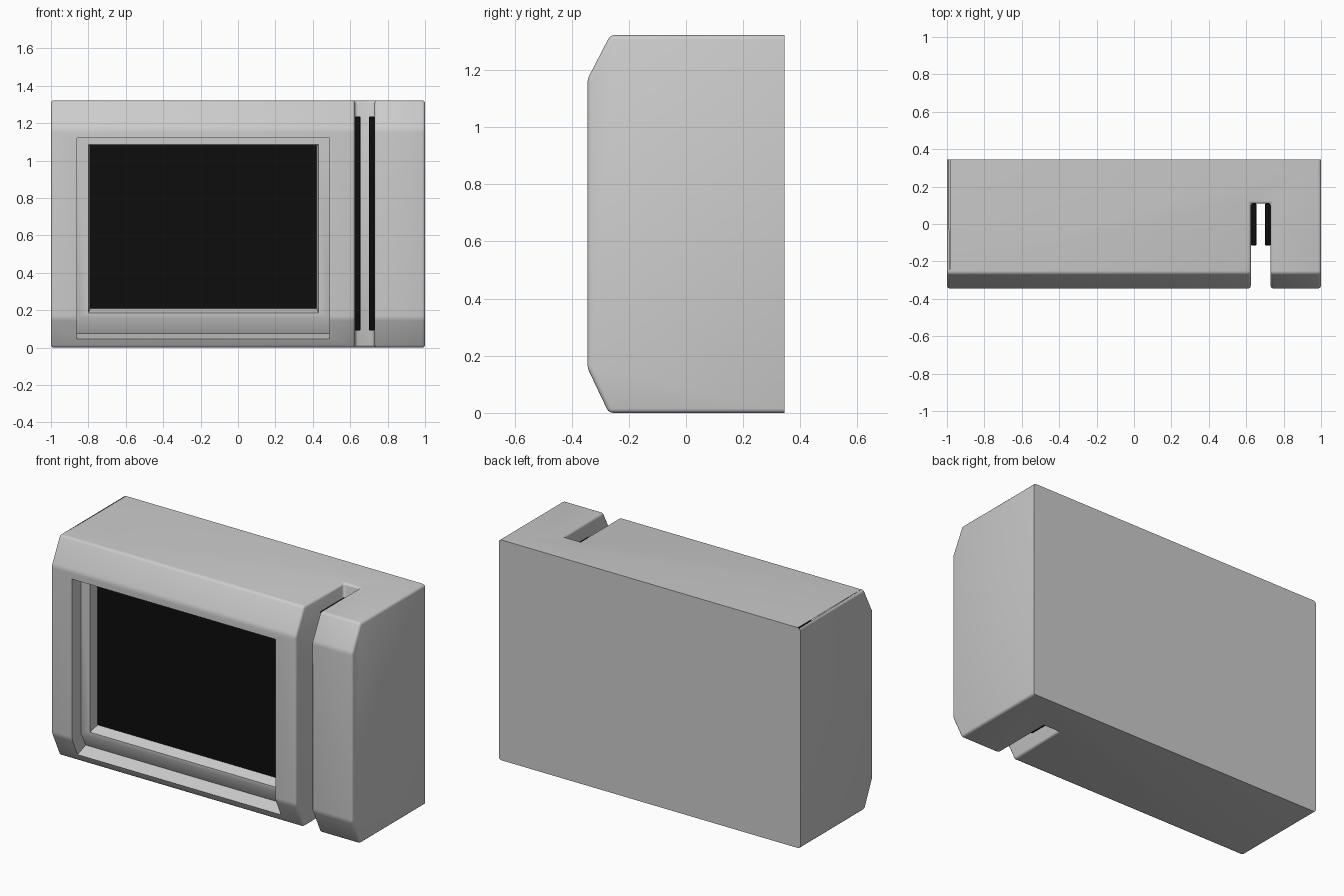
import bpy, bmesh, math

if "Cube" in bpy.data.objects:
    bpy.data.objects.remove(bpy.data.objects["Cube"])


def make(name, bm):
    bmesh.ops.recalc_face_normals(bm, faces=bm.faces)
    me = bpy.data.meshes.new(name)
    bm.to_mesh(me)
    bm.free()
    ob = bpy.data.objects.new(name, me)
    bpy.context.collection.objects.link(ob)
    return ob


def loft(name, loop_a, loop_b):
    """Solid between two matching loops of points."""
    bm = bmesh.new()
    a = [bm.verts.new(p) for p in loop_a]
    b = [bm.verts.new(p) for p in loop_b]
    n = len(a)
    bm.faces.new(a)
    bm.faces.new(b[::-1])
    for i in range(n):
        j = (i + 1) % n
        bm.faces.new((a[i], b[i], b[j], a[j]))
    return make(name, bm)


def prism(name, x0, x1, profile):
    """Extrude a (y, z) profile along x."""
    return loft(name, [(x0, y, z) for y, z in profile], [(x1, y, z) for y, z in profile])


def box(name, x0, x1, y0, y1, z0, z1):
    return prism(name, x0, x1, [(y0, z0), (y1, z0), (y1, z1), (y0, z1)])


def rect(x0, x1, z0, z1, y):
    return [(x0, y, z0), (x1, y, z0), (x1, y, z1), (x0, y, z1)]


def apply(ob, mod):
    bpy.context.view_layer.objects.active = ob
    bpy.ops.object.modifier_apply(modifier=mod.name)


def cut(ob, cutter):
    m = ob.modifiers.new("cut", 'BOOLEAN')
    m.operation, m.solver, m.object = 'DIFFERENCE', 'EXACT', cutter
    apply(ob, m)
    bpy.data.objects.remove(cutter)


def bevel(ob, width, segments):
    m = ob.modifiers.new("bevel", 'BEVEL')
    m.width, m.segments = width, segments
    m.limit_method, m.angle_limit = 'ANGLE', math.radians(20)
    apply(ob, m)


def smooth(ob):
    bpy.ops.object.select_all(action='DESELECT')
    ob.select_set(True)
    bpy.context.view_layer.objects.active = ob
    bpy.ops.object.shade_smooth_by_angle(angle=math.radians(40))


black = bpy.data.materials.new("black")
black.diffuse_color = (0.004, 0.004, 0.004, 1)
black.use_nodes = True
black.node_tree.nodes["Principled BSDF"].inputs["Base Color"].default_value = black.diffuse_color

# Housing: chamfered profile, made too deep so its back edge can be trimmed sharp
body = prism("housing", -1, 1, [(0.45, 0), (-0.27, 0), (-0.345, 0.157), (-0.345, 1.168),
                                (-0.265, 1.322), (0.45, 1.322)])
# Card swipe slot through the full height
cut(body, box("slot_cutter", 0.625, 0.73, -0.6, 0.11, -0.3, 1.6))
bevel(body, 0.015, 3)
cut(body, box("back_cutter", -1.5, 1.5, 0.345, 0.8, -0.5, 1.8))

# Display recess, following the lower chamfer
cut(body, prism("recess_cutter", -0.86, 0.49, [(-0.5, 1.12), (-0.26, 1.12), (-0.26, 0.16),
                                               (-0.215, 0.075), (-0.5, -0.028)]))
# Tapered opening down to the screen
cut(body, loft("opening_cutter", rect(-0.81, 0.44, 0.16, 1.09, -0.32),
               rect(-0.79, 0.42, 0.21, 1.08, -0.2)))
smooth(body)

# Screen
screen = box("screen", -0.79, 0.42, -0.203, -0.19, 0.21, 1.08)
screen.data.materials.append(black)

# Black reader strips on both slot walls
for side, x in (("left", 0.625), ("right", 0.70)):
    strip = box("reader_strip_" + side, x, x + 0.03, -0.115, 0.11, 0.092, 1.236)
    bevel(strip, 0.006, 2)
    smooth(strip)
    strip.data.materials.append(black)
